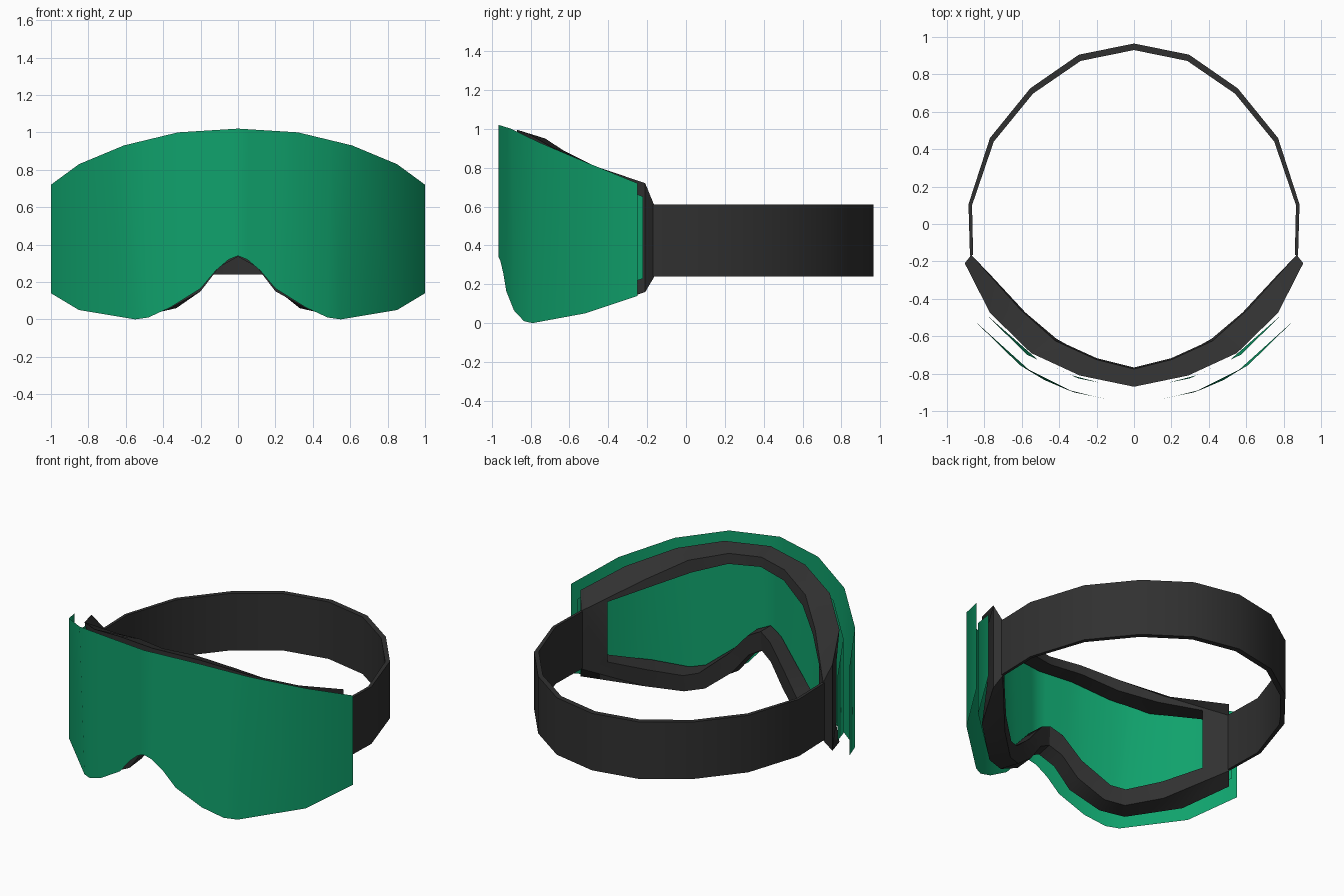
import bpy, bmesh

if "Cube" in bpy.data.objects:
    bpy.data.objects.remove(bpy.data.objects["Cube"])


def material(name, color):
    m = bpy.data.materials.new(name)
    m.diffuse_color = (*color, 1)
    m.use_nodes = True
    m.node_tree.nodes["Principled BSDF"].inputs["Base Color"].default_value = m.diffuse_color
    return m


GREEN = material("green_lens", (0.005, 0.36, 0.15))
BLACK = material("black_rubber", (0.03, 0.03, 0.03))


def interp(curve, x):
    # piecewise linear y at |x| along a half plan curve
    x = abs(x)
    for (x0, y0), (x1, y1) in zip(curve, curve[1:]):
        if x <= x1 + 1e-6:
            return y0 + (y1 - y0) * (x - x0) / (x1 - x0)
    return curve[-1][1]


def loft(name, rings, mat, closed_path, closed_section):
    # rings: equal-length point rows joined by quads
    bm = bmesh.new()
    rows = [[bm.verts.new(p) for p in r] for r in rings]
    n, m = len(rows), len(rows[0])
    for i in range(n if closed_section else n - 1):
        a, b = rows[i], rows[(i + 1) % n]
        for j in range(m if closed_path else m - 1):
            k = (j + 1) % m
            bm.faces.new((a[j], a[k], b[k], b[j]))
    bmesh.ops.recalc_face_normals(bm, faces=bm.faces)
    me = bpy.data.meshes.new(name)
    bm.to_mesh(me)
    bm.free()
    ob = bpy.data.objects.new(name, me)
    bpy.context.collection.objects.link(ob)
    me.materials.append(mat)
    bpy.context.view_layer.objects.active = ob
    ob.select_set(True)
    bpy.ops.object.shade_smooth_by_angle(angle=0.5)
    ob.select_set(False)
    return ob


def mirror_open(half):
    # half row starting on the centre line -> full row left to right
    return [(-x, y, z) for x, y, z in reversed(half[1:])] + half


def mirror_loop(half):
    # half loop starting and ending on the centre line -> closed loop
    return half + [(-x, y, z) for x, y, z in reversed(half[1:-1])]


# Outer lens: curved sheet with a nose notch
lens_top_plan = [(0, -.965), (.32, -.90), (.61, -.755), (.85, -.52), (1, -.25)]
lens_low_plan = [(0, -.965), (.2, -.925), (.36, -.885), (.47, -.84), (.55, -.79), (.85, -.52), (1, -.25)]
top_line = [(0, 1.02), (.32, 1.0), (.61, .93), (.85, .83), (1, .72)]
top_x = [0, .06, .14, .23, .32, .5, .61, .85, 1]
low = [(0, .34), (.05, .32), (.12, .26), (.2, .165), (.36, .065), (.48, .01), (.55, 0), (.85, .05), (1, .14)]
loft("outer_lens", [
    mirror_open([(x, interp(lens_top_plan, x), interp(top_line, x)) for x in top_x]),
    mirror_open([(x, interp(lens_low_plan, x), z) for x, z in low]),
], GREEN, False, False)

# Inner lens: smaller sheet resting on the front of the frame
inner_plan = [(0, -.885), (.3, -.825), (.57, -.7), (.795, -.48), (.935, -.22)]
loft("inner_lens", [
    mirror_open([(x * .935, interp(inner_plan, x * .935), interp(top_line, x) - .07) for x in top_x]),
    mirror_open([(x * .935, interp(inner_plan, x * .935), z + .09) for x, z in low]),
], GREEN, False, False)

# Frame: four-sided section following the lens outline
front_plan = [(0, -.87), (.29, -.81), (.55, -.69), (.77, -.475), (.905, -.21)]
back_plan = [(0, -.775), (.2, -.725), (.42, -.625), (.61, -.455), (.87, -.165)]
outer_front = [(0, .995), (.29, .975), (.55, .905), (.77, .81), (.905, .72), (.905, .16),
               (.77, .08), (.52, .03), (.38, .05), (.2, .15), (.1, .28), (0, .335)]
outer_back = [(0, .96), (.2, .95), (.42, .885), (.61, .775), (.87, .61), (.87, .235),
              (.61, .08), (.44, .035), (.33, .06), (.18, .18), (.08, .31), (0, .355)]
inner_back = [(0, .9), (.2, .885), (.4, .81), (.58, .73), (.76, .655), (.76, .265),
              (.6, .19), (.44, .14), (.36, .16), (.2, .3), (.08, .44), (0, .48)]


def frame_loop(pts, plan, sx=1.0, dy=0.0):
    return mirror_loop([(x * sx, interp(plan, x * sx) + dy, z) for x, z in pts])


loft("frame", [
    frame_loop(outer_front, front_plan),
    frame_loop(outer_back, back_plan),
    frame_loop(inner_back, back_plan, dy=.008),
    frame_loop(inner_back, front_plan, sx=1.09),
], BLACK, True, True)

# Head strap: flat band around the back
outer = [(0, .965), (.295, .905), (.555, .725), (.77, .46), (.885, .105), (.877, -.17)]
inner = [(0, .93), (.285, .872), (.54, .697), (.75, .44), (.866, .1), (.86, -.165)]
loft("strap", [mirror_open([(x, y, z) for x, y in plan])
               for plan, z in ((outer, .24), (outer, .61), (inner, .61), (inner, .24))],
     BLACK, False, True)
